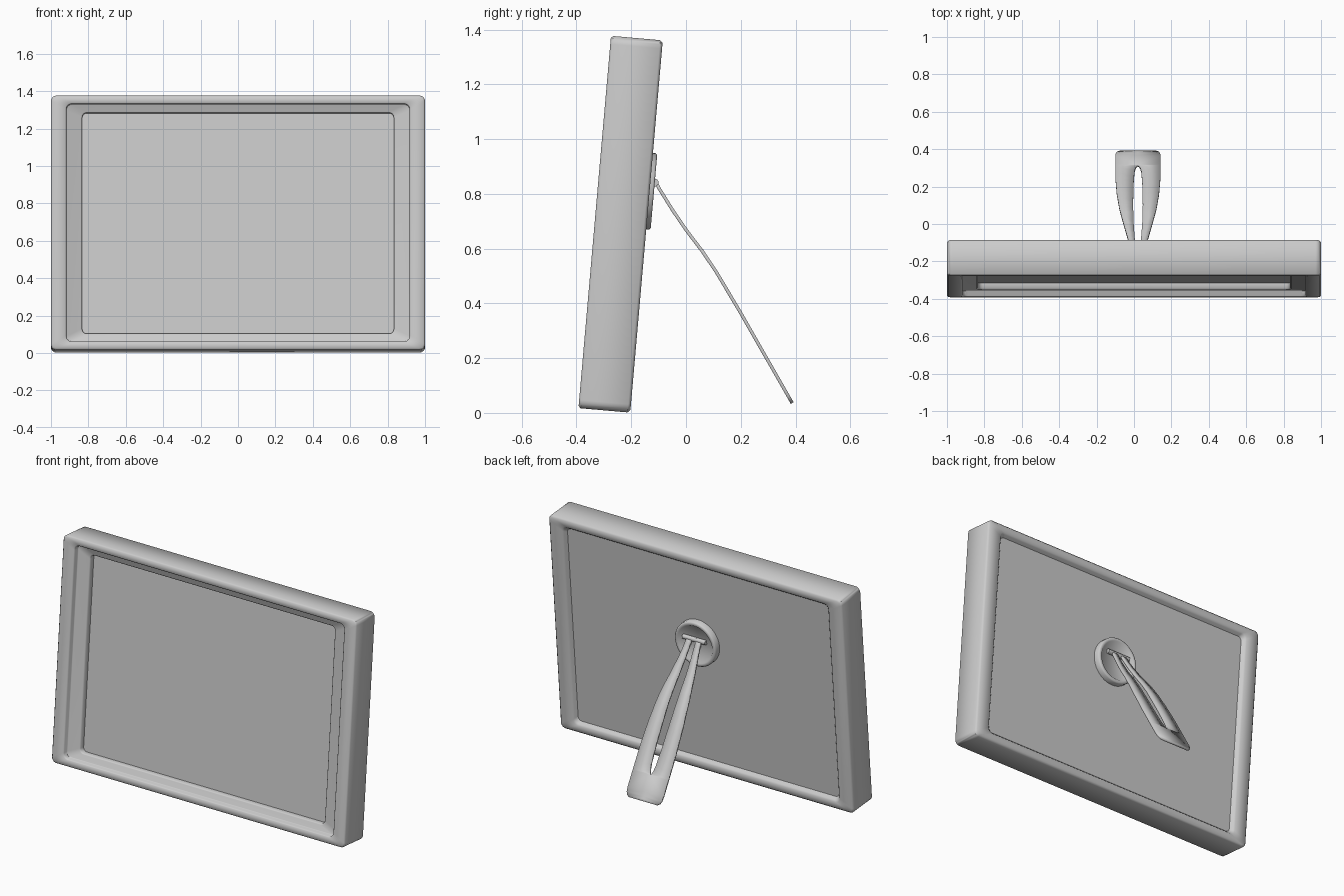
import bpy, bmesh, math
from mathutils import Matrix, Vector

if "Cube" in bpy.data.objects:
    bpy.data.objects.remove(bpy.data.objects["Cube"])

HEIGHT = 1.365
CX = 0.021                       # stand is a touch off centre
# frame-local space (y = depth, z = up), leaned back five degrees
LEAN = Matrix.Translation((0, -0.393, 0.0175)) @ Matrix.Rotation(math.radians(-5), 4, 'X')


def finish(name, bm, angle=50, matrix=None):
    bmesh.ops.remove_doubles(bm, verts=bm.verts, dist=1e-5)
    bmesh.ops.recalc_face_normals(bm, faces=bm.faces)
    mesh = bpy.data.meshes.new(name)
    bm.to_mesh(mesh)
    bm.free()
    if matrix:
        mesh.transform(matrix)
    ob = bpy.data.objects.new(name, mesh)
    bpy.context.collection.objects.link(ob)
    bpy.ops.object.select_all(action='DESELECT')
    ob.select_set(True)
    bpy.context.view_layer.objects.active = ob
    bpy.ops.object.shade_smooth_by_angle(angle=math.radians(angle))
    return ob


def rounded_rect(inset_x, inset_z, r, depth, seg=6):
    hw, hh = 1 - inset_x - r, HEIGHT / 2 - inset_z - r
    pts = []
    for k, (sx, sz) in enumerate(((1, 1), (-1, 1), (-1, -1), (1, -1))):
        for i in range(seg + 1):
            a = math.pi / 2 * (k + i / seg)
            pts.append(Vector((sx * hw + r * math.cos(a), depth,
                               HEIGHT / 2 + sz * hh + r * math.sin(a))))
    return pts


def circle(r, depth, z, n=48):
    return [Vector((CX + r * math.cos(2 * math.pi * i / n), depth,
                    z + r * math.sin(2 * math.pi * i / n))) for i in range(n)]


def loft(name, rings, cap_start=False, cap_end=False, matrix=LEAN):
    bm = bmesh.new()
    vs = [[bm.verts.new(p) for p in ring] for ring in rings]
    n = len(vs[0])
    for a, b in zip(vs, vs[1:]):
        for i in range(n):
            j = (i + 1) % n
            bm.faces.new((a[i], a[j], b[j], b[i]))
    if cap_start:
        bm.faces.new(vs[0])
    if cap_end:
        bm.faces.new(vs[-1])
    return finish(name, bm, matrix=matrix)


# Frame: stepped front opening, outer sides, back rim and recess wall
profile = [(.167, .09, .025, .070), (.167, .09, .025, .041), (.161, .084, .03, .035),
           (.086, .049, .03, .035), (.082, .045, .03, .031),
           (.082, .045, .03, .006), (.076, .039, .035, .0),
           (.008, .008, .026, .0), (.0, .0, .03, .008),
           (.0, .0, .03, .180), (.010, .010, .025, .190),
           (.090, .047, .03, .190), (.098, .055, .03, .182), (.110, .067, .025, .165)]
loft("frame", [rounded_rect(*p) for p in profile])

# Screen and back panel
loft("screen", [rounded_rect(.167, .09, .025, .070)], cap_end=True)
loft("back_panel", [rounded_rect(.110, .067, .025, .165)], cap_end=True)

# Round stand mount with raised rim
disc = [(.14, .160), (.14, .200), (.134, .206), (.119, .206), (.113, .199)]
loft("stand_mount", [circle(r, d, .812) for r, d in disc], cap_start=True, cap_end=True)

# Hinge bar
bm = bmesh.new()
bmesh.ops.create_cone(bm, cap_ends=True, segments=20, radius1=.014, radius2=.014, depth=.155,
                      matrix=Matrix.Translation((CX, .206, .845)) @ Matrix.Rotation(math.pi / 2, 4, 'Y'))
finish("hinge_bar", bm, 40, LEAN)


def interp(table, t):
    for (a, va), (b, vb) in zip(table, table[1:]):
        if t <= b:
            return va + (vb - va) * max(0, (t - a) / (b - a))
    return table[-1][1]


# Stand leg: slotted strip following a gently bent path
path = [(-.115, .853), (-.097, .818), (-.05, .742), (.002, .666), (.06, .59), (.111, .514),
        (.195, .373), (.388, .036)]
outer = [(-.115, .048), (-.08, .054), (0, .077), (.08, .099), (.16, .113), (.24, .12),
         (.36, .121), (.374, .118), (.382, .111), (.388, .095)]
slot = [(-.115, .014), (-.08, .017), (0, .023), (.1, .026), (.22, .023), (.28, .018),
        (.3, .012), (.308, .006), (.312, 0)]
stations = sorted({y for t in (path, outer, slot) for y, _ in t})
bm = bmesh.new()
rows = []
for y in stations:
    w, s, z = interp(outer, y), interp(slot, y), interp(path, y)
    rows.append([[bm.verts.new((CX + sg * x, y, z)) for x in (s, w)] for sg in (-1, 1)])
for a, b in zip(rows, rows[1:]):
    for side in (0, 1):
        bm.faces.new((a[side][0], a[side][1], b[side][1], b[side][0]))
leg = finish("stand_leg", bm, 40)
solid = leg.modifiers.new("thickness", 'SOLIDIFY')
solid.thickness = .012
solid.offset = 0
